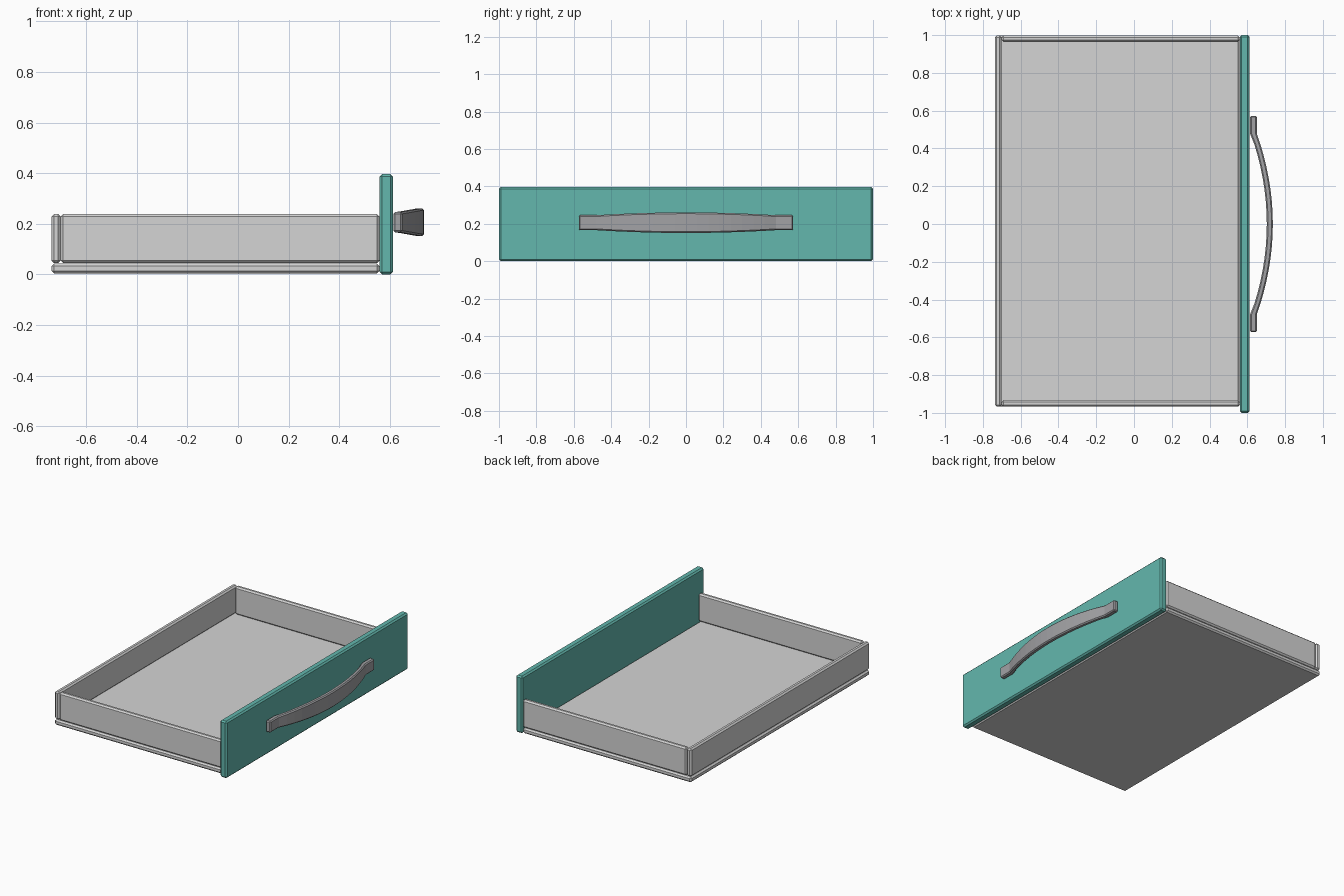
import bpy, bmesh, math

if "Cube" in bpy.data.objects:
    bpy.data.objects.remove(bpy.data.objects["Cube"])

def material(name, rgb):
    m = bpy.data.materials.new(name)
    m.diffuse_color = (*rgb, 1.0)
    m.use_nodes = True
    m.node_tree.nodes["Principled BSDF"].inputs["Base Color"].default_value = m.diffuse_color
    return m

GREY = material("light grey", (0.66, 0.66, 0.66))
TEAL = material("teal", (0.125, 0.475, 0.42))
METAL = material("handle grey", (0.36, 0.36, 0.375))

def finish(bm, name, mat, bevel):
    bmesh.ops.recalc_face_normals(bm, faces=bm.faces)
    # chamfer only the sharp edges
    edges = [e for e in bm.edges if e.calc_face_angle(0) > math.radians(40)]
    bmesh.ops.bevel(bm, geom=edges, offset=bevel, segments=1, affect='EDGES')
    me = bpy.data.meshes.new(name)
    bm.to_mesh(me)
    bm.free()
    me.materials.append(mat)
    ob = bpy.data.objects.new(name, me)
    bpy.context.collection.objects.link(ob)

def board(name, x, y, z, mat, bevel=0.01):
    bm = bmesh.new()
    bmesh.ops.create_cube(bm, size=1)
    for v in bm.verts:
        for i, (lo, hi) in enumerate((x, y, z)):
            v.co[i] = hi if v.co[i] > 0 else lo
    finish(bm, name, mat, bevel)

# Drawer box
board("drawer_bottom", (-0.737, 0.56), (-0.967, 0.998), (0.004, 0.042), GREY)
board("drawer_back", (-0.737, -0.701), (-0.967, 0.998), (0.044, 0.238), GREY)
for name, y0 in (("left_side", -0.967), ("right_side", 0.964)):
    board(name, (-0.701, 0.56), (y0, y0 + 0.034), (0.044, 0.238), GREY)

# Front panel
board("front_panel", (0.56, 0.612), (-1.0, 1.0), (0.0, 0.396), TEAL)

# Bowed handle: rectangular section swept along an arc, taller in the middle
HALF, RISE, N = 0.48, 0.085, 16
stations = [(-0.573, 0.0), (-HALF, 0.0)]
for i in range(1, N):
    y = -HALF + 2 * HALF * i / N
    stations.append((y, RISE * (1 - (y / HALF) ** 2)))
stations += [(HALF, 0.0), (0.573, 0.0)]
bm = bmesh.new()
rings = []
for y, dx in stations:
    h = 0.040 + 0.015 * dx / RISE
    x0, x1, zc = 0.614 + dx, 0.650 + dx, 0.206
    if dx > 0:
        x0 += 0.004
    rings.append([bm.verts.new(p) for p in (
        (x0, y, zc - h), (x1, y, zc - h), (x1, y, zc + h), (x0, y, zc + h))])
for a, b in zip(rings, rings[1:]):
    for k in range(4):
        j = (k + 1) % 4
        bm.faces.new((a[k], a[j], b[j], b[k]))
bm.faces.new(rings[0])
bm.faces.new(rings[-1][::-1])
finish(bm, "handle", METAL, 0.007)
